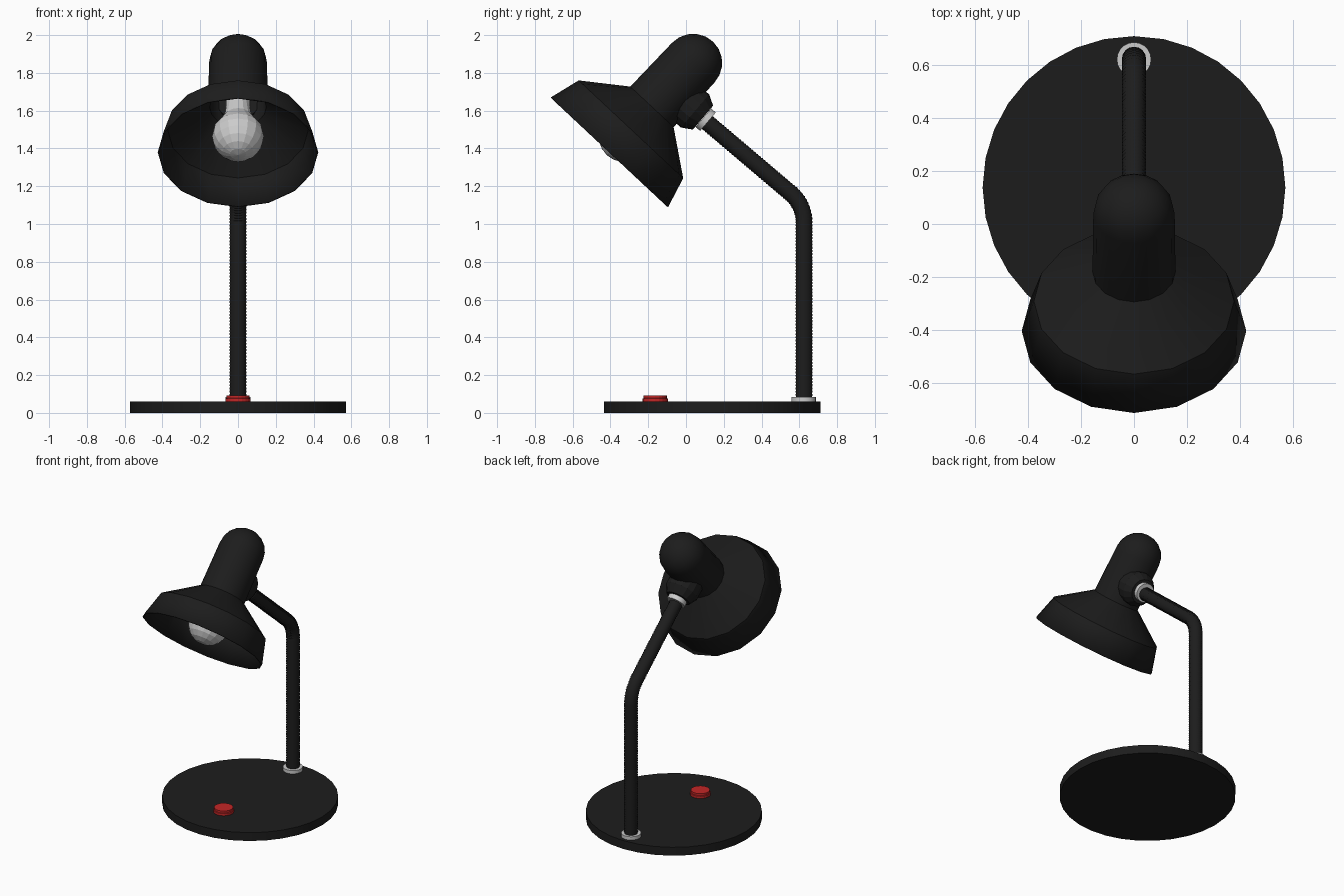
import bpy, bmesh
from math import sin, cos, pi, atan2, radians, floor
from mathutils import Matrix, Vector

if "Cube" in bpy.data.objects:
    bpy.data.objects.remove(bpy.data.objects["Cube"])


def material(name, rgb):
    m = bpy.data.materials.new(name)
    m.diffuse_color = (*rgb, 1)
    m.use_nodes = True
    m.node_tree.nodes["Principled BSDF"].inputs["Base Color"].default_value = m.diffuse_color
    return m


BLACK = material("black", (0.012, 0.012, 0.012))
RED = material("red", (0.55, 0.02, 0.02))


def finish(name, bm, mat, smooth):
    bmesh.ops.remove_doubles(bm, verts=bm.verts, dist=1e-5)
    bmesh.ops.recalc_face_normals(bm, faces=bm.faces)
    me = bpy.data.meshes.new(name)
    bm.to_mesh(me)
    bm.free()
    ob = bpy.data.objects.new(name, me)
    bpy.context.collection.objects.link(ob)
    if mat:
        me.materials.append(mat)
    if smooth:
        bpy.context.view_layer.objects.active = ob
        ob.select_set(True)
        bpy.ops.object.shade_smooth_by_angle(angle=radians(smooth))
        ob.select_set(False)
    return ob


def skin(bm, rings):
    n = len(rings[0])
    for a, b in zip(rings, rings[1:]):
        for i in range(n):
            j = (i + 1) % n
            bm.faces.new((a[i], a[j], b[j], b[i]))


def lathe(name, profile, y, z, axis=(0, 1), sides=16, mat=None, smooth=0):
    """Spin (radius, height) points round an axis lying in the y-z plane."""
    bm = bmesh.new()
    turn = Matrix.Translation((0, y, z)) @ Matrix.Rotation(atan2(-axis[0], axis[1]), 4, 'X')
    rings = [[bm.verts.new(turn @ Vector((r * cos(2 * pi * i / sides),
                                          r * sin(2 * pi * i / sides), h)))
              for i in range(sides)] for r, h in profile]
    skin(bm, rings)
    return finish(name, bm, mat, smooth)


HEAD = (0.683, 0.730)      # axis of the lamp head, from the rim upward
ARM = (-0.763, 0.647)      # direction of the upper arm

# Base plate, switch and pole collar
lathe("base", [(0, 0), (0.573, 0), (0.573, 0.06), (0, 0.06)],
      0.138, 0, sides=32, mat=BLACK, smooth=30)
lathe("switch", [(0, 0), (0.067, 0), (0.067, 0.018), (0.062, 0.02), (0.062, 0.034), (0, 0.034)],
      -0.163, 0.058, sides=20, mat=RED)
lathe("pole_collar", [(0, 0), (0.065, 0), (0.065, 0.024), (0, 0.024)],
      0.623, 0.06, sides=20, smooth=30)

# Ribbed bent pole: straight, arc, straight
LOW, R, BEND = 0.94, 0.2, radians(49.7)
ARC, TOP = R * BEND, 0.58


def pole_point(s):
    if s < LOW:
        return 0.625, 0.07 + s, 0
    a = min((s - LOW) / R, BEND)
    rest = max(0, s - LOW - ARC)
    return (0.625 - R + R * cos(a) - rest * sin(a),
            0.07 + LOW + R * sin(a) + rest * cos(a), a)


bm = bmesh.new()
rings = []
steps = 200
for k in range(steps + 1):
    y, z, a = pole_point((LOW + ARC + TOP) * k / steps)
    r = 0.046 if k % 2 else 0.042
    rings.append([bm.verts.new((r * cos(t), y + r * sin(t) * cos(a), z + r * sin(t) * sin(a)))
                  for t in (2 * pi * i / 16 for i in range(16))])
skin(bm, rings)
bm.faces.new(rings[0])
bm.faces.new(rings[-1])
finish("pole", bm, BLACK, 60)

# Joint between arm and head
lathe("joint_collar", [(0, -0.016), (0.064, -0.016), (0.064, 0.016), (0, 0.016)],
      0.104, 1.552, ARM, 20, smooth=30)
lathe("joint", [(0, 0), (0.083, 0), (0.115, 0.055), (0.115, 0.13), (0, 0.13)],
      0.09, 1.563, ARM, 16, BLACK)

# Shade with rounded lamp housing, one open shell
dome = [(0.154 * cos(a), 0.648 + 0.154 * sin(a)) for a in (pi / 2 * i / 5 for i in range(6))]
shade = lathe("shade", [(0.425, 0), (0.379, 0.166), (0.157, 0.329)] + dome,
              -0.405, 1.38, HEAD, 16, BLACK, 30)
wall = shade.modifiers.new("wall", 'SOLIDIFY')
wall.thickness = 0.008
wall.offset = -1

# Faceted bulb with neck, and its socket
ball = [(0.137 * sin(a), 0.116 - 0.137 * cos(a)) for a in (pi * i / 10 for i in range(7))]
lathe("bulb", ball + [(0.075, 0.25), (0.065, 0.32), (0.065, 0.42), (0, 0.42)],
      -0.405, 1.38, HEAD, 16)
